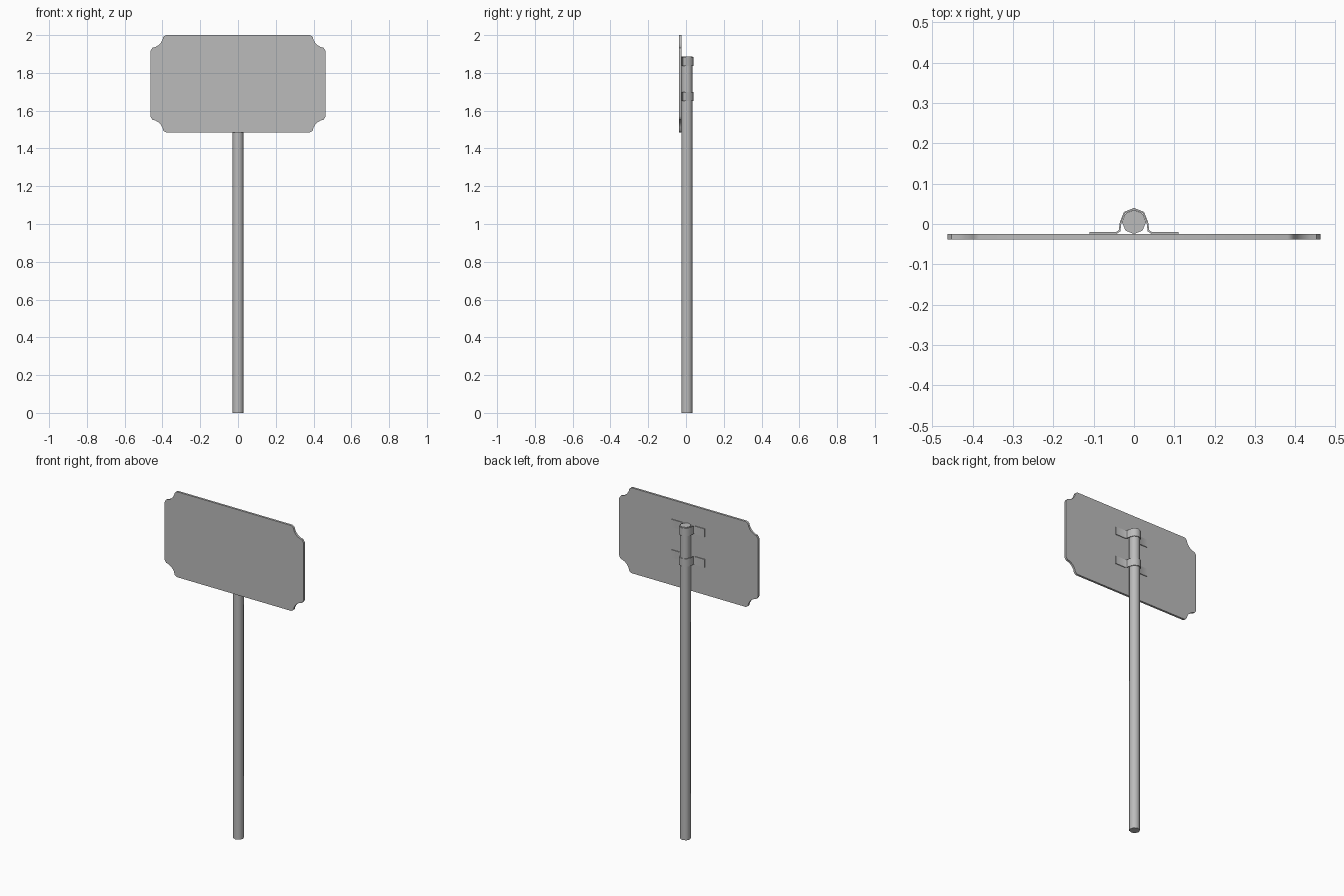
import bpy, bmesh, math
from mathutils import Vector

cube = bpy.data.objects.get("Cube")
if cube:
    bpy.data.objects.remove(cube, do_unlink=True)

grey = bpy.data.materials.new("grey metal")
grey.use_nodes = True
colour = (0.5, 0.5, 0.5, 1)
grey.diffuse_color = colour
grey.node_tree.nodes["Principled BSDF"].inputs["Base Color"].default_value = colour


def extrude_outline(name, points, direction, angle):
    """Close a flat outline and extrude it into a solid."""
    bm = bmesh.new()
    face = bm.faces.new([bm.verts.new(p) for p in points])
    result = bmesh.ops.extrude_face_region(bm, geom=[face], use_keep_orig=True)
    moved = [v for v in result["geom"] if isinstance(v, bmesh.types.BMVert)]
    bmesh.ops.translate(bm, verts=moved, vec=direction)
    bmesh.ops.recalc_face_normals(bm, faces=bm.faces)
    mesh = bpy.data.meshes.new(name)
    bm.to_mesh(mesh)
    bm.free()
    mesh.materials.append(grey)
    obj = bpy.data.objects.new(name, mesh)
    bpy.context.collection.objects.link(obj)
    bpy.ops.object.select_all(action="DESELECT")
    obj.select_set(True)
    bpy.context.view_layer.objects.active = obj
    bpy.ops.object.shade_smooth_by_angle(angle=math.radians(angle))
    return obj


# Sign board with scooped corners and small rounded tips
half_w, half_h, mid_z = 0.463, 0.2575, 1.7425
scoop = 0.068
corner = [(half_w, half_h - 0.084), (half_w - 0.003, half_h - 0.077)]
for i in range(6):
    a = math.radians(261 - 72 * i / 5)
    corner.append((half_w + scoop * math.cos(a), half_h + scoop * math.sin(a)))
corner += [(half_w - 0.074, half_h - 0.004), (half_w - 0.082, half_h)]
outline = []
for sx, sz in ((1, 1), (-1, 1), (-1, -1), (1, -1)):
    part = corner if sx * sz > 0 else corner[::-1]
    outline += [(sx * x, -0.038, mid_z + sz * z) for x, z in part]
extrude_outline("sign_board", outline, Vector((0, 0.013, 0)), 35)

# Eight-sided post
post_y, radius = 0.005, 0.03
ring = [(radius * math.sin(k * math.pi / 4), post_y + radius * math.cos(k * math.pi / 4), 0)
        for k in range(8)]
extrude_outline("post", ring, Vector((0, 0, 1.888)), 50)

# Straps wrapping the post, with flat flanges against the board
outer = [(0.11, -0.020), (0.045, -0.020), (0.038, -0.016), (0.035, 0.005),
         (0.025, 0.030), (0, 0.040)]
inner = [(0.11, -0.0245), (0.043, -0.0245), (0.034, -0.018), (0.031, 0.005),
         (0.022, 0.027), (0, 0.0355)]


def mirrored(half):
    return half + [(-x, y) for x, y in half[-2::-1]]


profile = mirrored(outer) + mirrored(inner)[::-1]
for name, z in (("upper_strap", 1.836), ("lower_strap", 1.652)):
    extrude_outline(name, [(x, y, z) for x, y in profile], Vector((0, 0, 0.048)), 50)
